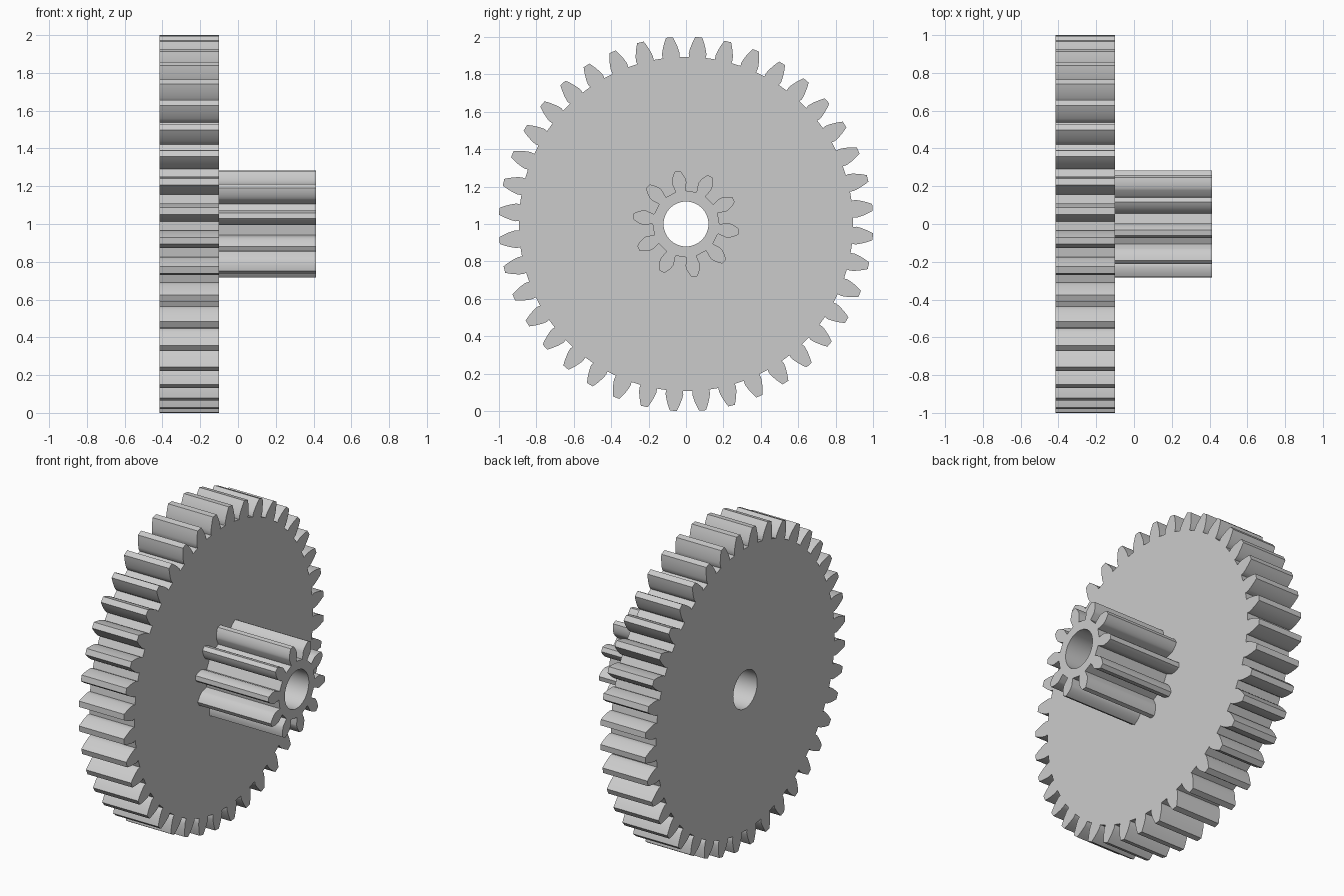
import bpy, bmesh
from math import pi, sin, cos, tan, acos, radians

if "Cube" in bpy.data.objects:
    bpy.data.objects.remove(bpy.data.objects["Cube"])

MODULE = 2 / 42 * 1.001
BORE = 0.12
PRESSURE = radians(20)

grey = bpy.data.materials.new("plain grey")
grey.use_nodes = True
grey.diffuse_color = (0.6, 0.6, 0.6, 1)
grey.node_tree.nodes["Principled BSDF"].inputs["Base Color"].default_value = (0.6, 0.6, 0.6, 1)


def gear_outline(teeth, phase, root_taper):
    """Involute spur gear outline as (y, z) points around the axle."""
    pitch = MODULE * teeth / 2
    tip, root = pitch + MODULE, pitch - 1.25 * MODULE
    base = pitch * cos(PRESSURE)
    start = max(base, root)

    def half_angle(r):
        a = acos(min(1, base / r))
        return pi / (2 * teeth) + tan(PRESSURE) - PRESSURE - (tan(a) - a)

    flank = [(root, half_angle(start) * root_taper)]
    steps = 7
    for i in range(steps + 1):
        r = start + (tip - start) * i / steps
        if r > root + 0.003:
            flank.append((r, half_angle(r)))
    tooth = [(r, -h) for r, h in flank] + [(r, h) for r, h in reversed(flank)]
    return [(r * cos(a + c), r * sin(a + c))
            for c in (phase + 2 * pi * k / teeth for k in range(teeth))
            for r, a in tooth]


def make_gear(name, outline, x0, x1, caps):
    bm = bmesh.new()
    bore = [(BORE * cos(2 * pi * i / 64), BORE * sin(2 * pi * i / 64)) for i in range(64)]
    rims = {x0: [], x1: []}
    # Tooth wall and bore wall
    for loop in (outline, bore):
        ends = {x: [bm.verts.new((x, y, z + 1)) for y, z in loop] for x in (x0, x1)}
        n = len(loop)
        for i in range(n):
            j = (i + 1) % n
            a, b = ends[x0], ends[x1]
            bm.faces.new((a[i], a[j], b[j], b[i]))
        for x in ends:
            rims[x] += [bm.edges.get((ends[x][i], ends[x][(i + 1) % n])) for i in range(n)]
    # Flat end faces with the bore left open
    for x in caps:
        bmesh.ops.triangle_fill(bm, use_beauty=True, use_dissolve=False, edges=rims[x])
    bmesh.ops.recalc_face_normals(bm, faces=bm.faces)
    mesh = bpy.data.meshes.new(name)
    bm.to_mesh(mesh)
    bm.free()
    mesh.materials.append(grey)
    obj = bpy.data.objects.new(name, mesh)
    bpy.context.collection.objects.link(obj)
    bpy.ops.object.select_all(action="DESELECT")
    obj.select_set(True)
    bpy.context.view_layer.objects.active = obj
    bpy.ops.object.shade_smooth_by_angle(angle=radians(25))
    return obj


# Large spur wheel, and the small pinion standing on its +x face
make_gear("large_gear", gear_outline(40, radians(5.1), 0.92), -0.415, -0.10, (-0.415, -0.10))
make_gear("pinion", gear_outline(10, radians(27.3), 0.86), -0.10, 0.412, (0.412,))
